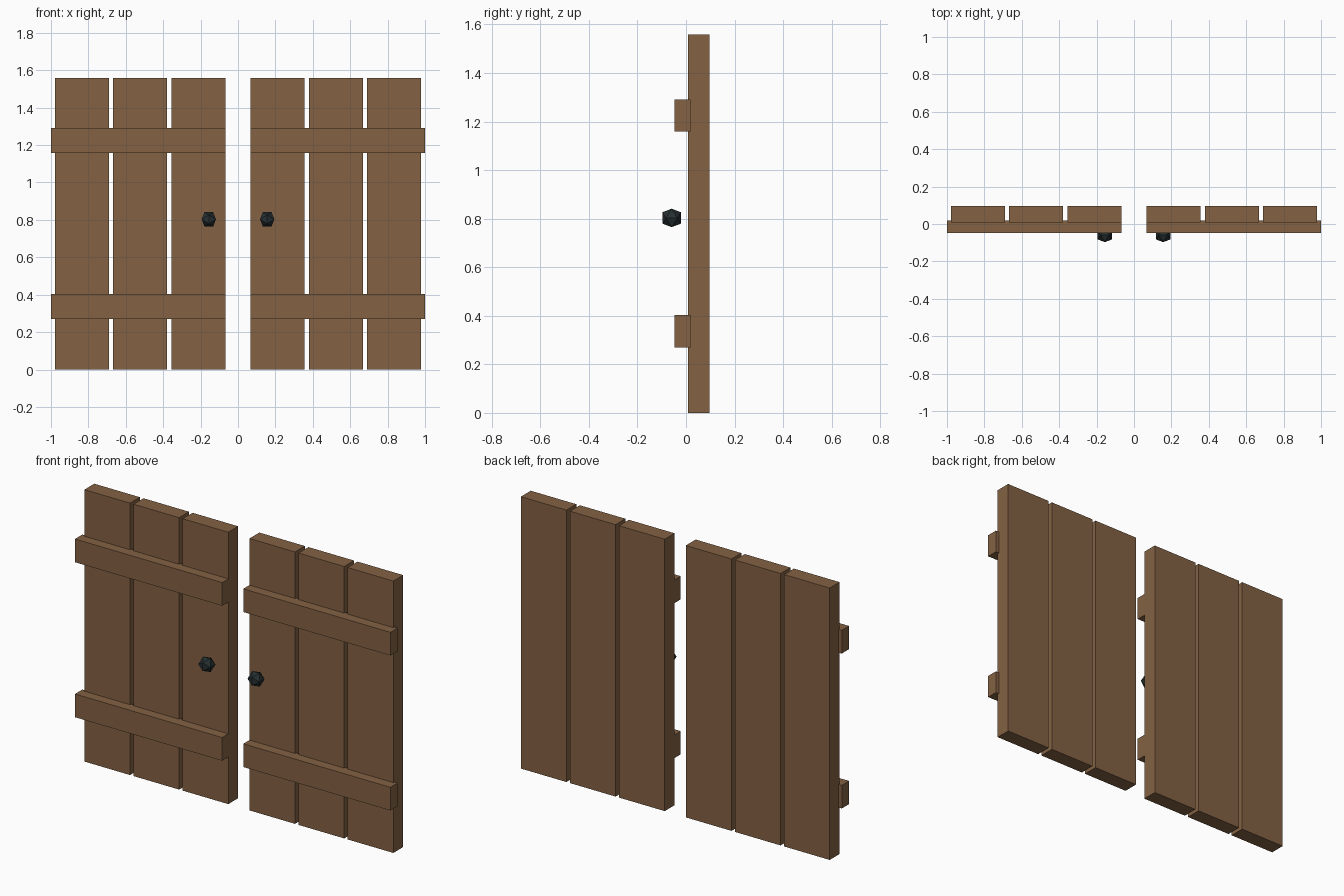
import bpy, bmesh

if "Cube" in bpy.data.objects:
    bpy.data.objects.remove(bpy.data.objects["Cube"])


def srgb(r, g, b):
    lin = [((c / 255 + 0.055) / 1.055) ** 2.4 for c in (r, g, b)]
    return (*lin, 1.0)


def material(name, rgb):
    m = bpy.data.materials.new(name)
    m.diffuse_color = srgb(*rgb)
    m.use_nodes = True
    m.node_tree.nodes["Principled BSDF"].inputs["Base Color"].default_value = m.diffuse_color
    return m


WOOD = material("brown_wood", (132, 98, 68))
IRON = material("dark_iron", (38, 47, 49))


def finish(name, bm, mat):
    bmesh.ops.recalc_face_normals(bm, faces=bm.faces)
    mesh = bpy.data.meshes.new(name)
    bm.to_mesh(mesh)
    bm.free()
    mesh.materials.append(mat)
    obj = bpy.data.objects.new(name, mesh)
    bpy.context.collection.objects.link(obj)


def box(name, xs, ys, zs, mat):
    bm = bmesh.new()
    bmesh.ops.create_cube(bm, size=1)
    for v in bm.verts:
        v.co = [(a + b) / 2 + c * abs(b - a) for c, (a, b) in zip(v.co, (xs, ys, zs))]
    finish(name, bm, mat)


def knob(name, center, half):
    # Icosahedron standing on an edge: hull of three golden rectangles
    bm = bmesh.new()
    short = half / 1.618034
    for s in (-1, 1):
        for t in (-1, 1):
            a, b = s * short, t * half
            for p in ((a, 0, b), (0, b, a), (b, a, 0)):
                bm.verts.new([c + d for c, d in zip(center, p)])
    bmesh.ops.convex_hull(bm, input=bm.verts)
    finish(name, bm, IRON)


for side, s in (("left", -1), ("right", 1)):
    # Three upright planks per door leaf
    for i in range(3):
        x0 = 0.067 + i * 0.3115
        box(f"{side}_plank_{i + 1}", (s * x0, s * (x0 + 0.289)),
            (0.008, 0.097), (0, 1.558), WOOD)
    # Two cross rails on the front
    for label, z0 in (("lower", 0.27), ("upper", 1.158)):
        box(f"{side}_{label}_rail", (s * 0.067, s * 1.0),
            (-0.048, 0.018), (z0, z0 + 0.133), WOOD)
    # Door knob
    knob(f"{side}_knob", (s * 0.156, -0.059, 0.803), 0.038)
